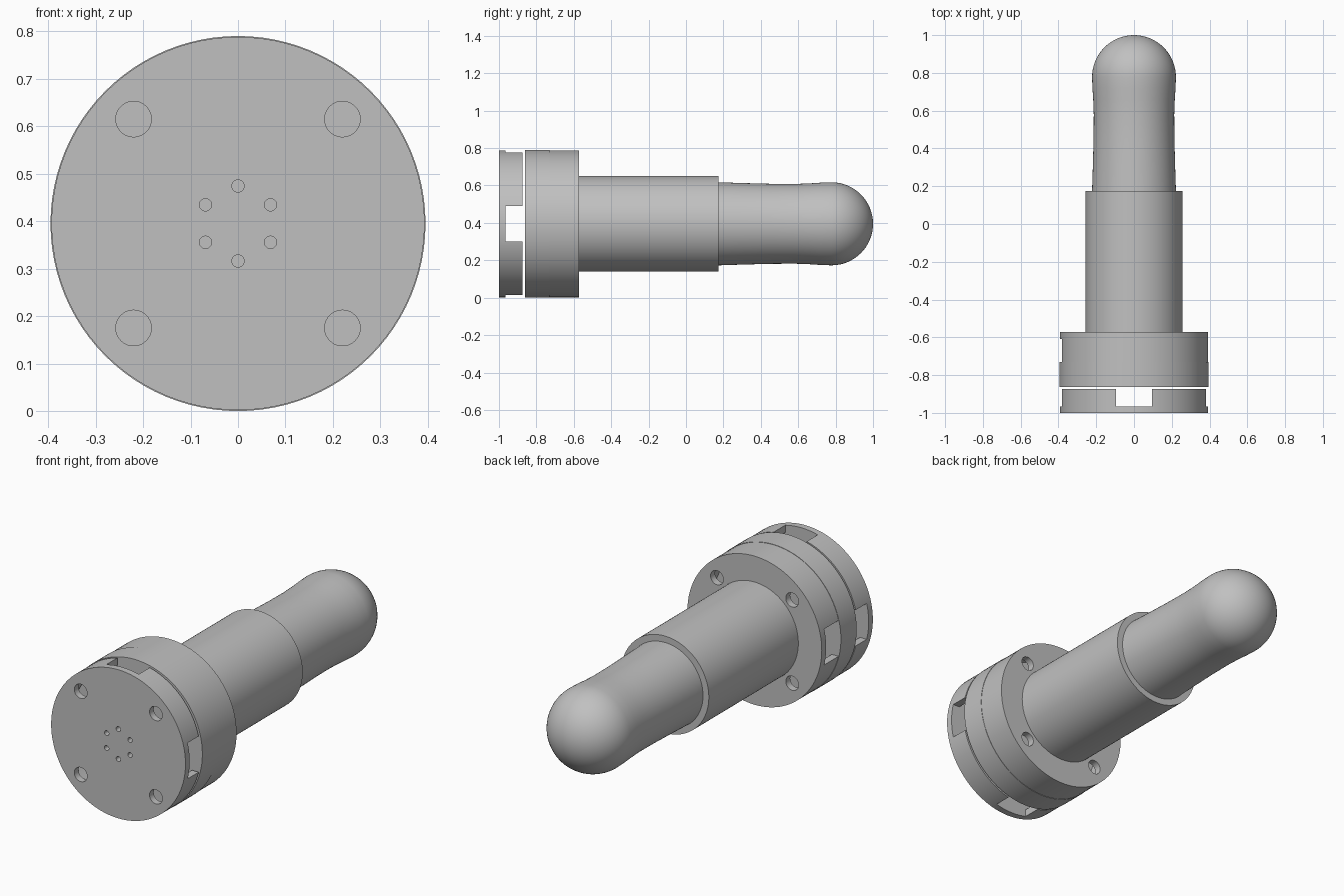
import bpy, bmesh, math
from mathutils import Matrix, Vector

if "Cube" in bpy.data.objects:
    bpy.data.objects.remove(bpy.data.objects["Cube"])

CZ = 0.395      # height of the main axis
R = 0.393       # flange radius
SEG = 96

grey = bpy.data.materials.new("light_grey")
grey.diffuse_color = (0.53, 0.53, 0.53, 1)
grey.use_nodes = True
grey.node_tree.nodes["Principled BSDF"].inputs["Base Color"].default_value = grey.diffuse_color


def finish(name, bm):
    bmesh.ops.recalc_face_normals(bm, faces=bm.faces)
    mesh = bpy.data.meshes.new(name)
    bm.to_mesh(mesh)
    bm.free()
    mesh.materials.append(grey)
    ob = bpy.data.objects.new(name, mesh)
    bpy.context.collection.objects.link(ob)
    return ob


def smooth(ob):
    bpy.ops.object.select_all(action='DESELECT')
    ob.select_set(True)
    bpy.context.view_layer.objects.active = ob
    bpy.ops.object.shade_smooth_by_angle(angle=math.radians(30))


def lathe(name, profile):
    """Revolve (radius, y) points, starting and ending on the axis, about y."""
    bm = bmesh.new()
    rings = []
    for r, y in profile:
        if r < 1e-6:
            rings.append([bm.verts.new((0, y, CZ))])
        else:
            rings.append([bm.verts.new((r * math.sin(a), y, CZ + r * math.cos(a)))
                          for a in (2 * math.pi * i / SEG for i in range(SEG))])
    for a, b in zip(rings, rings[1:]):
        for i in range(SEG):
            j = (i + 1) % SEG
            if len(a) == 1:
                bm.faces.new((a[0], b[i], b[j]))
            elif len(b) == 1:
                bm.faces.new((a[i], a[j], b[0]))
            else:
                bm.faces.new((a[i], a[j], b[j], b[i]))
    return finish(name, bm)


def add_hole(bm, x, z, r, y0, y1, n):
    m = Matrix.Translation((x, (y0 + y1) / 2, CZ + z)) @ Matrix.Rotation(math.pi / 2, 4, 'X')
    bmesh.ops.create_cone(bm, cap_ends=True, segments=n, radius1=r, radius2=r,
                          depth=y1 - y0, matrix=m)


def add_slot(bm, angle, y0, y1, width=0.19):
    """Box through the rim wall; angle 0 is the top."""
    m = (Matrix.Translation((0, 0, CZ)) @ Matrix.Rotation(angle, 4, 'Y')
         @ Matrix.Translation((0, (y0 + y1) / 2, 0.38))
         @ Matrix.Diagonal((width, y1 - y0, 0.16, 1)))
    bmesh.ops.create_cube(bm, size=1, matrix=m)


def cut(ob, bm):
    cutter = finish("cutter", bm)
    cutter.hide_render = True
    mod = ob.modifiers.new("cut", 'BOOLEAN')
    mod.operation = 'DIFFERENCE'
    mod.solver = 'EXACT'
    mod.object = cutter
    deps = bpy.context.evaluated_depsgraph_get()
    ob.data = bpy.data.meshes.new_from_object(ob.evaluated_get(deps))
    ob.modifiers.clear()
    bpy.data.objects.remove(cutter)


BOLTS = [(sx * 0.22, sz * 0.22) for sx in (-1, 1) for sz in (-1, 1)]
RI = 0.355      # inner radius of the hollow housings

# End cap: shallow cup with four rim slots, bolt holes and small vent holes
cap = lathe("end_cap", [(0, -1), (R, -1), (R, -0.873), (RI, -0.873), (RI, -0.965), (0, -0.965)])
bm = bmesh.new()
for x, z in BOLTS:
    add_hole(bm, x, z, 0.0375, -1.05, -0.93, 40)
for i in range(6):
    a = math.pi / 3 * i
    add_hole(bm, 0.079 * math.sin(a), 0.079 * math.cos(a), 0.013, -1.05, -0.93, 24)
for i in range(4):
    add_slot(bm, i * math.pi / 2, -0.965, -0.8)
cut(cap, bm)

# Middle disc, separated from the cap by a thin gap
disc = lathe("middle_disc", [(0, -0.862), (0.395, -0.862), (0.395, -0.73), (0, -0.73)])

# Rear flange: hollow cup with bolt holes and one window on the left side
flange = lathe("rear_flange", [(0, -0.61), (RI, -0.61), (RI, -0.73), (R, -0.73),
                               (R, -0.573), (0, -0.573)])
bm = bmesh.new()
for x, z in BOLTS:
    add_hole(bm, x, z, 0.0375, -0.65, -0.5, 40)
add_slot(bm, -math.pi / 2, -0.8, -0.61)
cut(flange, bm)

# Sleeve
sleeve = lathe("sleeve", [(0, -0.573), (0.256, -0.573), (0.256, 0.175), (0, 0.175)])

# Slightly waisted shaft ending in a dome
shaft_profile = [(0, 0.175), (0.222, 0.175), (0.218, 0.3), (0.214, 0.45), (0.213, 0.58),
                 (0.216, 0.66), (0.220, 0.72)]
for i in range(17):
    a = math.pi / 2 * i / 16
    shaft_profile.append((0.222 * math.cos(a), 0.778 + 0.222 * math.sin(a)))
shaft = lathe("domed_shaft", shaft_profile)

for ob in (cap, disc, flange, sleeve, shaft):
    smooth(ob)
